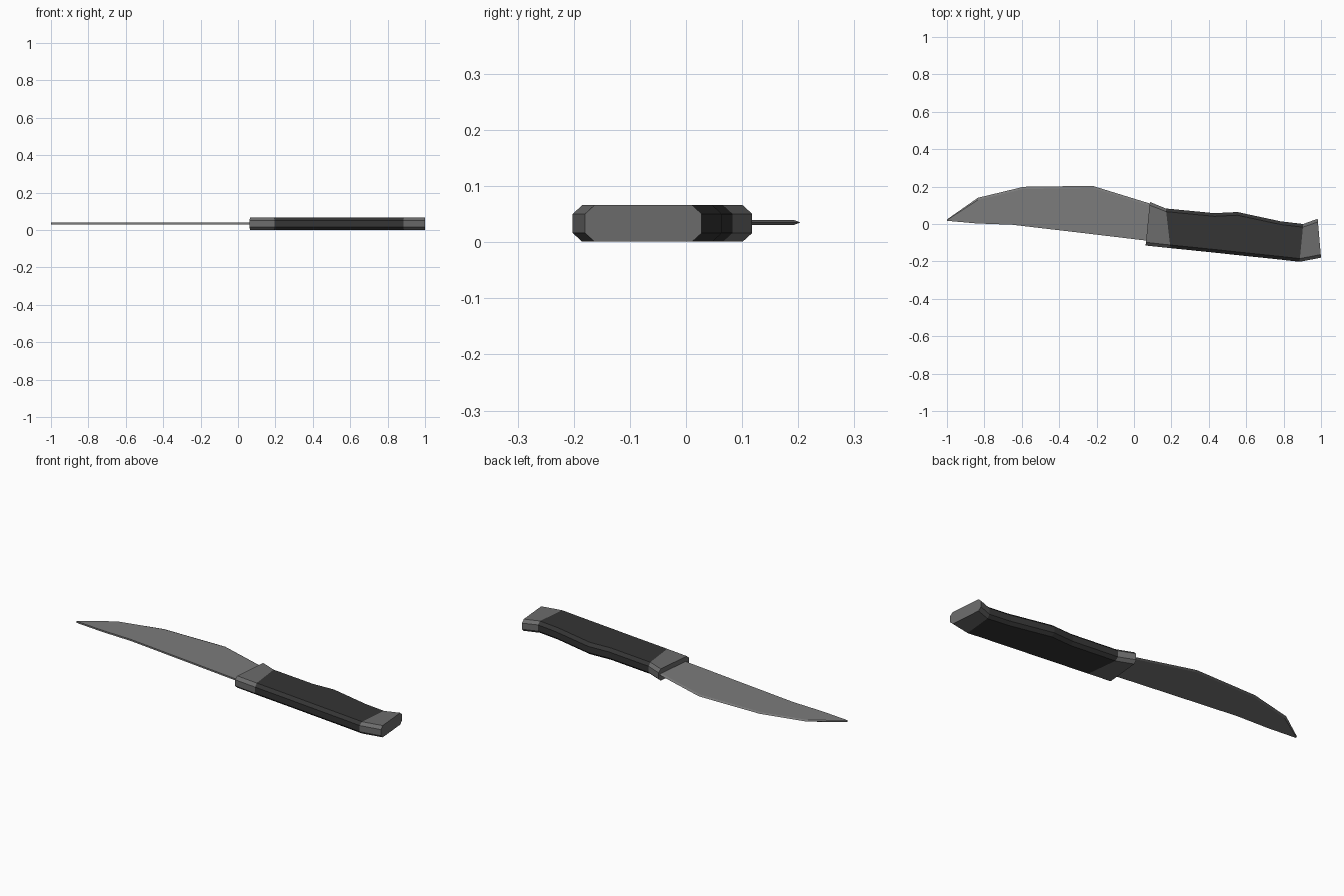
import bpy, bmesh

if "Cube" in bpy.data.objects:
    bpy.data.objects.remove(bpy.data.objects["Cube"])

MID, HALF = 0.0335, 0.0325       # handle centre height and half thickness


def material(name, v):
    m = bpy.data.materials.new(name)
    m.diffuse_color = (v, v, v, 1)
    m.use_nodes = True
    m.node_tree.nodes["Principled BSDF"].inputs["Base Color"].default_value = m.diffuse_color
    return m


def loft(name, sections, mat, cap_start=True, cap_end=True):
    """Skin a list of closed cross-sections into a flat-shaded object."""
    bm = bmesh.new()
    rings = [[bm.verts.new(p) for p in s] for s in sections]
    n = len(rings[0])
    for a, b in zip(rings, rings[1:]):
        for i in range(n):
            j = (i + 1) % n
            bm.faces.new((a[i], a[j], b[j], b[i]))
    # first side runs from section point 0 to 1, so the winding is +x forward
    if cap_start:
        bm.faces.new(rings[0][::-1])
    if cap_end:
        bm.faces.new(rings[-1])
    bmesh.ops.recalc_face_normals(bm, faces=bm.faces)
    me = bpy.data.meshes.new(name)
    bm.to_mesh(me)
    bm.free()
    me.materials.append(mat)
    ob = bpy.data.objects.new(name, me)
    bpy.context.collection.objects.link(ob)
    return ob


def octagon(low, high, inset=0.017, drop=0.0155):
    """Chamfered handle section slanting from point low to point high (x, y)."""
    (x0, y0), (x1, y1) = low, high
    t = inset / (y1 - y0)
    profile = [(0, HALF - drop), (t, HALF), (1 - t, HALF), (1, HALF - drop),
               (1, drop - HALF), (1 - t, -HALF), (t, -HALF), (0, drop - HALF)]
    return [(x0 + (x1 - x0) * u, y0 + (y1 - y0) * u, MID + z) for u, z in profile]


def blade_section(spine, edge, half=0.0045, bevel=0.012):
    """Flat spine, narrow bevel meeting in a sharp cutting edge."""
    (x0, y0), (x1, y1) = spine, edge
    t = 1 - min(bevel / (y1 - y0), 0.5)
    xs, ys, z = x0 + (x1 - x0) * t, y0 + (y1 - y0) * t, 0.0353
    return [(x0, y0, z + half), (xs, ys, z + half), (x1, y1, z),
            (xs, ys, z - half), (x0, y0, z - half)]


steel = material("steel", 0.20)
fitting = material("fitting", 0.15)
rubber = material("rubber", 0.035)

# handle stations: (lower point, upper point) seen from the top
handle = [octagon(*s) for s in [
    ((0.062, -0.115), (0.085, 0.118)),
    ((0.195, -0.129), (0.170, 0.083)),
    ((0.430, -0.153), (0.430, 0.058)),
    ((0.550, -0.166), (0.553, 0.064)),
    ((0.780, -0.190), (0.785, 0.014)),
    ((0.885, -0.202), (0.905, 0.000)),
    ((1.000, -0.180), (0.982, 0.028))]]
loft("guard", handle[:2], fitting, cap_end=False)
loft("grip", handle[1:6], rubber, False, False)
loft("pommel", handle[5:], fitting, cap_start=False)

# blade stations: (spine point, cutting edge point)
loft("blade", [blade_section(*s) for s in [
    ((-1.000, 0.017), (-0.998, 0.026)),
    ((-0.840, 0.003), (-0.835, 0.140)),
    ((-0.650, -0.004), (-0.590, 0.199)),
    ((-0.250, -0.051), (-0.222, 0.204)),
    ((0.068, -0.089), (0.090, 0.108))]], steel)
